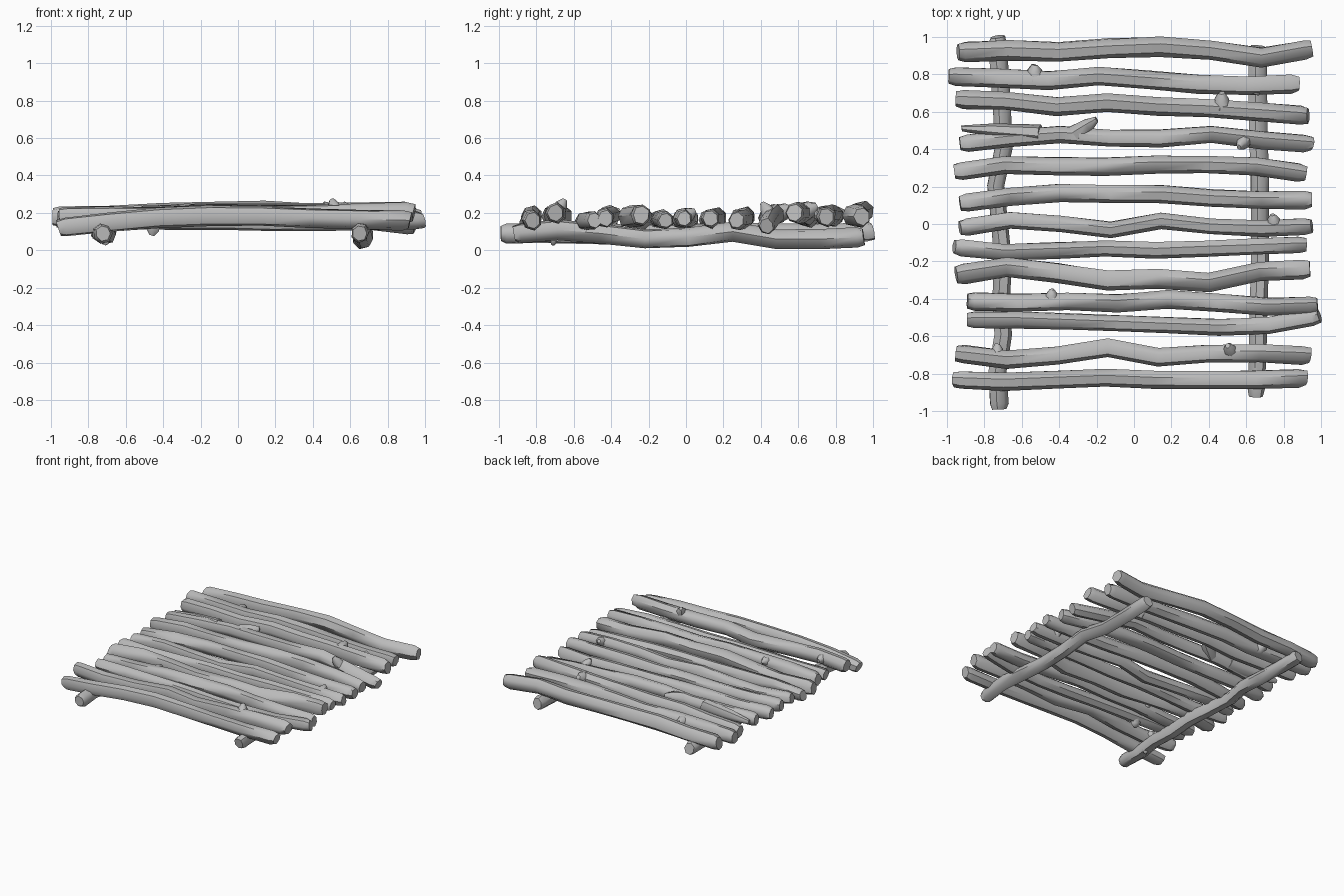
import bpy, bmesh, math, random
from mathutils import Vector

random.seed(7)

cube = bpy.data.objects.get("Cube")
if cube:
    bpy.data.objects.remove(cube)

wood = bpy.data.materials.new("bare_grey_wood")
wood.use_nodes = True
grey = (0.5, 0.5, 0.5, 1)
wood.diffuse_color = grey
wood.node_tree.nodes["Principled BSDF"].inputs["Base Color"].default_value = grey
SIDES = 7


def tube(bm, path, radii):
    """Skin a rough branch round a path, with slanted cut ends."""
    rings = []
    last = len(path) - 1
    for i, (p, r) in enumerate(zip(path, radii)):
        axis = (path[min(i + 1, last)] - path[max(i - 1, 0)]).normalized()
        side = axis.cross(Vector((0, 0, 1))).normalized()
        up = side.cross(axis)
        tilt = random.uniform(-0.3, 0.3) if i in (0, last) else 0
        ring = []
        for k in range(SIDES):
            a = math.tau * k / SIDES
            rr = r * random.uniform(0.93, 1.07)
            offset = side * math.cos(a) * rr + up * math.sin(a) * rr * 1.08
            ring.append(bm.verts.new(p + offset + axis * math.sin(a + i) * r * tilt))
        rings.append(ring)
    for a, b in zip(rings, rings[1:]):
        for k in range(SIDES):
            n = (k + 1) % SIDES
            bm.faces.new((a[k], a[n], b[n], b[k]))
    bm.faces.new(rings[0][::-1])
    bm.faces.new(rings[-1])


def finish(name, bm):
    bmesh.ops.recalc_face_normals(bm, faces=bm.faces)
    mesh = bpy.data.meshes.new(name)
    bm.to_mesh(mesh)
    bm.free()
    mesh.materials.append(wood)
    obj = bpy.data.objects.new(name, mesh)
    bpy.context.collection.objects.link(obj)
    bpy.ops.object.select_all(action='DESELECT')
    obj.select_set(True)
    bpy.context.view_layer.objects.active = obj
    bpy.ops.object.shade_smooth_by_angle(angle=math.radians(50))


def branch(name, start, end, sway, heights, radius, along_y=False, stubs=()):
    """Long branch; all measures are in hundredths of a unit."""
    bm = bmesh.new()
    n = len(sway) - 1
    path, radii = [], []
    for i, s in enumerate(sway):
        t = i / n
        h = t * (len(heights) - 1)
        j = min(int(h), len(heights) - 2)
        z = heights[j] + (heights[j + 1] - heights[j]) * (h - j)
        along = start + (end - start) * t
        p = (s, along, z) if along_y else (along, s, z)
        path.append(Vector(p) / 100)
        radii.append(radius / 100 * (0.8 if i in (0, n) else 1))
    # Rounded-off shoulders just inside both ends
    for at, tip, inner in ((1, 0, 1), (len(path), -1, -2)):
        path.insert(at, path[tip].lerp(path[inner], 0.15))
        radii.insert(at, radius / 100)
    tube(bm, path, radii)
    # Broken side twigs
    for base, tip, r in stubs:
        a, b = Vector(base) / 100, Vector(tip) / 100
        tube(bm, [a, a.lerp(b, 0.6), b], [r / 100, r / 125, r / 300])
    finish(name, bm)


# Two long rails underneath
branch("left_rail", -92, 95, (65, 66, 66, 67, 67, 67, 66, 66, 66),
       (9, 11, 9, 6, 7, 10, 6, 6, 7), 5, True)
branch("right_rail", -99, 100, (-72, -73, -70, -71, -70, -72, -74, -70, -71, -72, -73),
       (9, 9, 8, 9, 9, 10, 9, 9, 10), 5, True,
       [((-71, -70, 9), (-70, -71, 3), 3)])

# Thirteen crosswise slats, from back to front
branch("slat_1", -94, 95, (92, 93, 92, 94, 95, 93, 89, 94), (17, 19, 21, 19, 18), 5.5)
branch("slat_2", -99, 88, (79, 78, 77, 79, 77, 75, 74, 75), (18, 18, 19, 18), 5.2,
       stubs=[((-53, 78, 18), (-53, 85, 20), 5), ((65, 75, 18), (65, 69, 19), 5)])
branch("slat_3", -95, 93, (67, 66, 63, 65, 63, 62, 60, 58), (17, 19, 20, 20), 5.3,
       stubs=[((47, 62, 20), (47, 70, 24), 5)])
branch("slat_4", -93, 95, (43, 46, 48, 46, 46, 48, 45, 43), (17, 19, 20, 19, 13), 4.8,
       stubs=[((-50, 48, 19), (-92, 51, 18), 5), ((-32, 48, 19), (-20, 56, 22), 5),
              ((60, 45, 18), (56, 41, 25), 4)])
branch("slat_5", -96, 92, (28, 32, 31, 31, 32, 32, 31, 27), (17, 18, 18, 16), 5)
branch("slat_6", -93, 95, (11, 15, 17, 16, 16, 14, 13, 13), (16, 18, 17, 17), 5)
branch("slat_7", -93, 95, (-2, 2, 0, -3, 2, -1, -2, -1), (17, 16, 18, 17), 4.6,
       stubs=[((75, -1, 18), (74, 5, 21), 4)])
branch("slat_8", -96, 92, (-12, -15, -14, -13, -14, -13, -12, -11), (16, 17, 17, 16), 4.6)
branch("slat_9", -95, 94, (-27, -23, -26, -30, -29, -31, -25, -24), (16, 18, 18, 19), 5.5)
branch("slat_10", -89, 98, (-41, -42, -41, -42, -40, -42, -44, -43), (16, 19, 18, 17), 5,
       stubs=[((-44, -41, 19), (-44, -35, 21), 4)])
branch("slat_11", -89, 99, (-51, -51, -52, -53, -54, -55, -54, -49), (16, 16, 15, 16), 4.6,
       stubs=[((-45, -52, 14), (-46, -53, 8), 4)])
branch("slat_12", -95, 94, (-69, -72, -70, -66, -71, -69, -69, -70), (18, 18, 19, 20), 5.2,
       stubs=[((52, -69, 20), (50, -65, 27), 4), ((-73, -71, 18), (-73, -64, 18), 4)])
branch("slat_13", -96, 92, (-83, -84, -83, -82, -83, -83, -83, -82), (12, 17, 19, 17, 16), 5)
